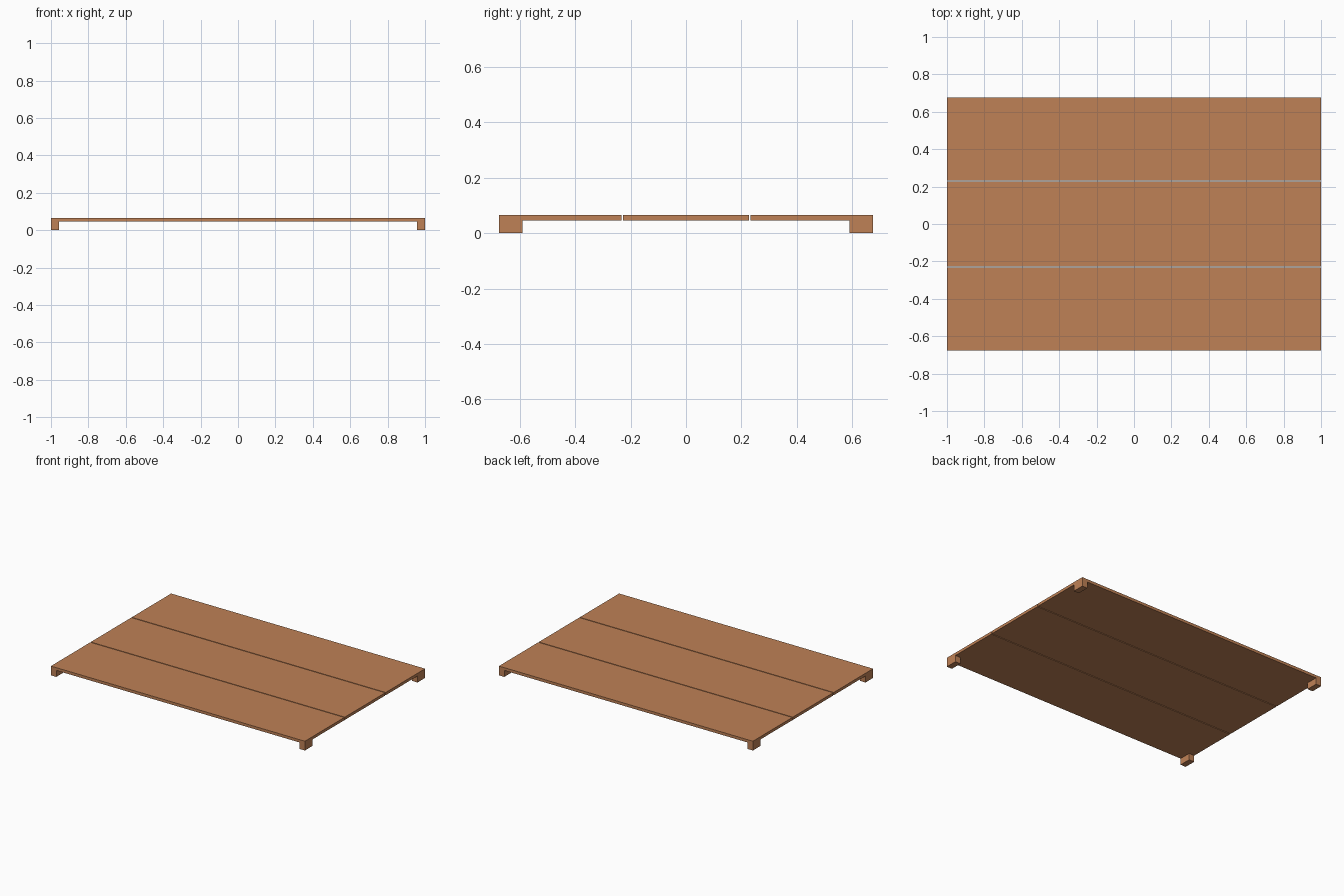
import bpy

if "Cube" in bpy.data.objects:
    bpy.data.objects.remove(bpy.data.objects["Cube"])

HALF_X, HALF_Y = 1.0, 0.676
TOP, UNDER = 0.066, 0.046
FOOT_X, FOOT_Y = 0.042, 0.085
GAP_IN, GAP_OUT = 0.227, 0.233

wood = bpy.data.materials.new("warm_brown_wood")
wood.diffuse_color = (0.52, 0.22, 0.093, 1)
wood.use_nodes = True
wood.node_tree.nodes["Principled BSDF"].inputs["Base Color"].default_value = wood.diffuse_color


def box(name, lo, hi):
    """Axis-aligned box between two corners."""
    bpy.ops.mesh.primitive_cube_add(size=1)
    ob = bpy.context.object
    ob.name = name
    for v in ob.data.vertices:
        v.co = [lo[i] if v.co[i] < 0 else hi[i] for i in range(3)]
    ob.data.materials.append(wood)
    return ob


# Three long boards with narrow open gaps between them
for name, y0, y1 in (("front_board", -HALF_Y, -GAP_OUT),
                     ("middle_board", -GAP_IN, GAP_IN),
                     ("back_board", GAP_OUT, HALF_Y)):
    box(name, (-HALF_X, y0, UNDER), (HALF_X, y1, TOP))

# Four block feet flush with the corners
for sx, side in ((-1, "left"), (1, "right")):
    for sy, end in ((-1, "front"), (1, "back")):
        xs = sorted((sx * HALF_X, sx * (HALF_X - FOOT_X)))
        ys = sorted((sy * HALF_Y, sy * (HALF_Y - FOOT_Y)))
        box(f"{end}_{side}_foot", (xs[0], ys[0], 0), (xs[1], ys[1], UNDER))
